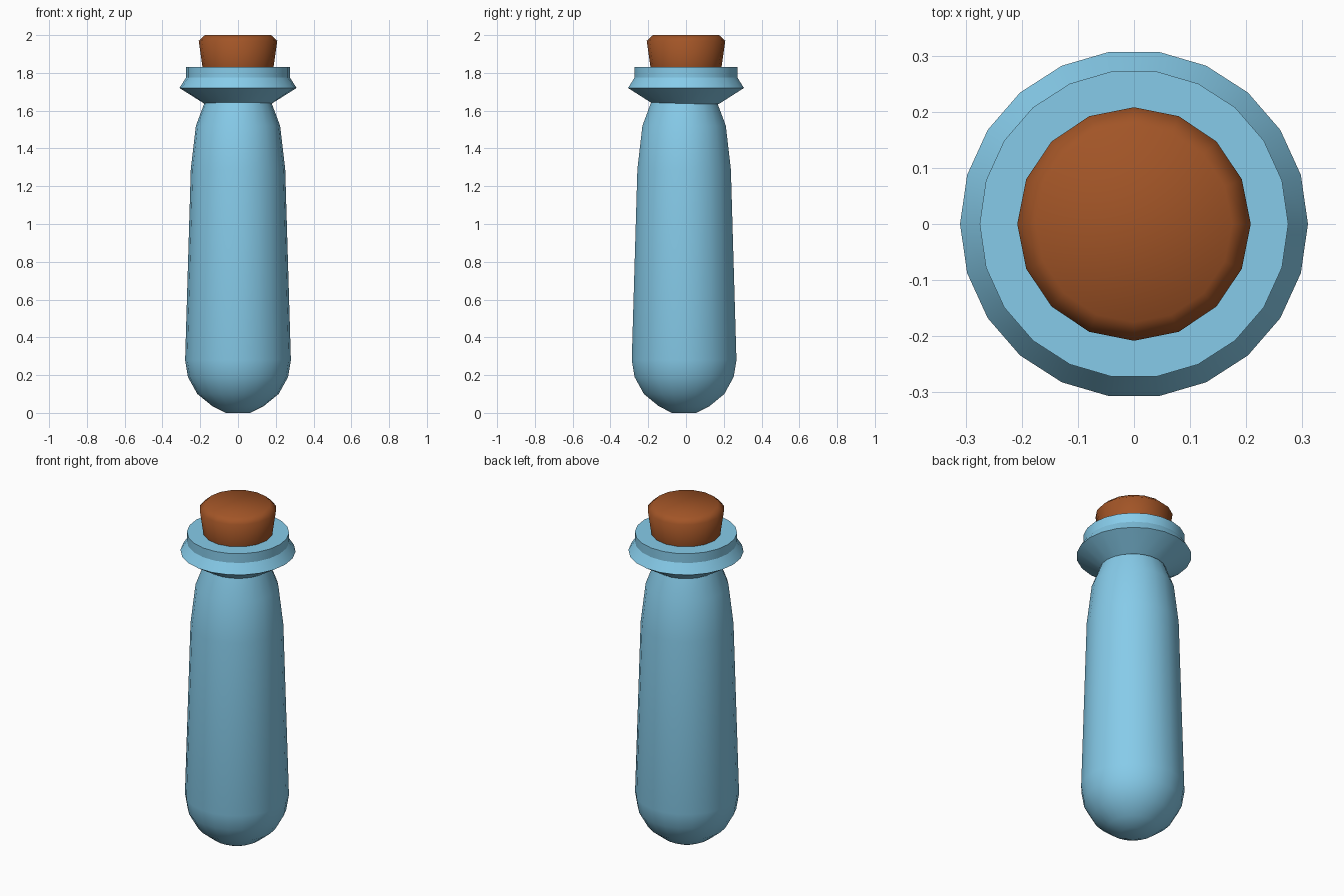
import bpy, bmesh, math

if "Cube" in bpy.data.objects:
    bpy.data.objects.remove(bpy.data.objects["Cube"])


def material(name, color):
    m = bpy.data.materials.new(name)
    m.diffuse_color = color
    m.use_nodes = True
    m.node_tree.nodes["Principled BSDF"].inputs["Base Color"].default_value = m.diffuse_color
    return m


def lathe(name, profile, sides, mat, sharp_deg, y=0.0):
    """Revolve a list of (radius, z) around the z axis and cap both ends."""
    bm = bmesh.new()
    rings = []
    for r, z in profile:
        rings.append([bm.verts.new((r * math.cos(2 * math.pi * i / sides),
                                    r * math.sin(2 * math.pi * i / sides) + y, z))
                      for i in range(sides)])
    for a, b in zip(rings, rings[1:]):
        for i in range(sides):
            j = (i + 1) % sides
            bm.faces.new((a[i], a[j], b[j], b[i]))
    bm.faces.new(rings[0][::-1])
    bm.faces.new(rings[-1])
    mesh = bpy.data.meshes.new(name)
    bm.to_mesh(mesh)
    bm.free()
    mesh.materials.append(mat)
    obj = bpy.data.objects.new(name, mesh)
    bpy.context.collection.objects.link(obj)
    bpy.ops.object.select_all(action='DESELECT')
    obj.select_set(True)
    bpy.context.view_layer.objects.active = obj
    bpy.ops.object.shade_smooth_by_angle(angle=math.radians(sharp_deg))
    return obj


glass = material("blue_glass", (0.24, 0.60, 0.82, 1))
cork = material("cork_brown", (0.36, 0.09, 0.02, 1))

# Vial body with a rounded bottom, tapering up to the neck
lathe("vial_body", [(0.065, 0.0), (0.135, 0.035), (0.215, 0.10), (0.265, 0.19),
                    (0.28, 0.28), (0.25, 1.29), (0.223, 1.52), (0.178, 1.64),
                    (0.17, 1.67)], 22, glass, 50, y=-0.01)

# Flared collar around the mouth
lathe("collar", [(0.175, 1.635), (0.31, 1.72), (0.275, 1.775), (0.275, 1.83)],
      22, glass, 30)

# Tapered stopper with a chamfered top
lathe("stopper", [(0.18, 1.78), (0.188, 1.83), (0.208, 1.97), (0.175, 2.0)],
      16, cork, 60)
